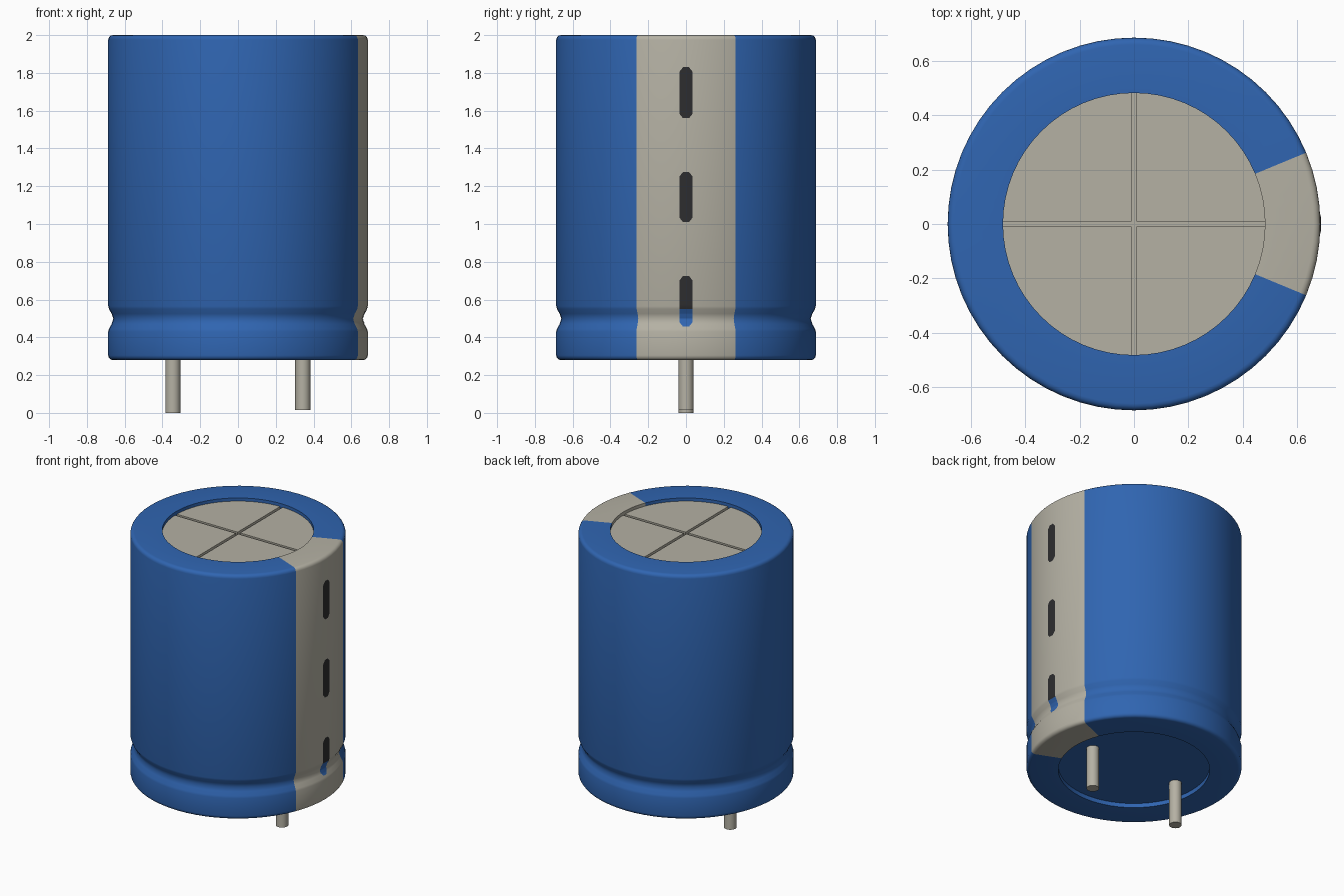
import bpy, bmesh, math

old = bpy.data.objects.get("Cube")
if old:
    bpy.data.objects.remove(old, do_unlink=True)


def material(name, rgb):
    m = bpy.data.materials.new(name)
    m.use_nodes = True
    m.diffuse_color = (*rgb, 1)
    bsdf = m.node_tree.nodes["Principled BSDF"]
    bsdf.inputs["Base Color"].default_value = (*rgb, 1)
    bsdf.inputs["Roughness"].default_value = 0.5
    return m


BLUE = material("sleeve_blue", (0.029, 0.13, 0.44))
GREY = material("warm_grey", (0.46, 0.44, 0.37))
BLACK = material("mark_black", (0.026, 0.026, 0.028))

SEG = 64
R, R_IN, FILLET = 0.687, 0.483, 0.025
Z_BOTTOM, Z_TOP = 0.28, 2.0
STRIPE_ANGLE = math.radians(22.5)
GROOVE = [(0.687, 0.565), (0.683, 0.55), (0.669, 0.525), (0.660, 0.498),
          (0.669, 0.47), (0.683, 0.445), (0.687, 0.43)]


def finish(bm, name, mats, smooth=True, recalc=True):
    if recalc:
        bmesh.ops.recalc_face_normals(bm, faces=bm.faces)
    mesh = bpy.data.meshes.new(name)
    bm.to_mesh(mesh)
    bm.free()
    for m in mats:
        mesh.materials.append(m)
    ob = bpy.data.objects.new(name, mesh)
    bpy.context.scene.collection.objects.link(ob)
    if smooth:
        bpy.ops.object.select_all(action='DESELECT')
        ob.select_set(True)
        bpy.context.view_layer.objects.active = ob
        bpy.ops.object.shade_smooth_by_angle(angle=math.radians(40))
    return ob


def cylinder(name, mat, radius, z0, z1, x=0.0, segments=SEG):
    bm = bmesh.new()
    bmesh.ops.create_cone(bm, cap_ends=True, segments=segments, radius1=radius,
                          radius2=radius, depth=z1 - z0)
    bmesh.ops.translate(bm, verts=bm.verts, vec=(x, 0, (z0 + z1) / 2))
    return finish(bm, name, [mat])


def fillet(z, start, end):
    """Quarter-round corner of the sleeve, swept between two angles."""
    steps = 4
    angles = [math.radians(start + (end - start) * i / steps) for i in range(steps + 1)]
    return [(R - FILLET + FILLET * math.cos(a), z + FILLET * math.sin(a)) for a in angles]


# Sleeve: a closed ring profile turned round z, with a grey stripe on +x
profile = ([(R_IN, 1.965), (R_IN, Z_TOP)] + fillet(Z_TOP - FILLET, 90, 0) + GROOVE
           + fillet(Z_BOTTOM + FILLET, 0, -90) + [(R_IN, Z_BOTTOM), (R_IN, 0.315)])
bm = bmesh.new()
rings = []
for i in range(SEG):
    a = 2 * math.pi * i / SEG
    rings.append([bm.verts.new((r * math.cos(a), r * math.sin(a), z)) for r, z in profile])
for i in range(SEG):
    p, q = rings[i], rings[(i + 1) % SEG]
    for j in range(len(profile)):
        k = (j + 1) % len(profile)
        f = bm.faces.new((p[j], q[j], q[k], p[k]))
        c = f.calc_center_median()
        f.material_index = 1 if abs(math.atan2(c.y, c.x)) < STRIPE_ANGLE else 0
finish(bm, "sleeve", [BLUE, GREY])

# Metal top: a disc carrying four quarter plates, leaving a cross-shaped groove
cylinder("top_disc", GREY, R_IN + 0.002, 1.90, 1.96)
HALF_GAP = 0.01
rp = R_IN + 0.001
bm = bmesh.new()
for quarter in range(4):
    turn = quarter * math.pi / 2
    a0 = math.asin(HALF_GAP / rp)
    a1 = math.pi / 2 - a0
    pts = [(HALF_GAP, HALF_GAP)]
    for i in range(17):
        a = a0 + (a1 - a0) * i / 16
        pts.append((rp * math.cos(a), rp * math.sin(a)))
    ct, st = math.cos(turn), math.sin(turn)
    base = bm.faces.new([bm.verts.new((x * ct - y * st, x * st + y * ct, 1.955))
                         for x, y in pts])
    ext = bmesh.ops.extrude_face_region(bm, geom=[base], use_keep_orig=True)
    top = [g for g in ext["geom"] if isinstance(g, bmesh.types.BMVert)]
    bmesh.ops.translate(bm, verts=top, vec=(0, 0, 0.023))
finish(bm, "top_vent_quarters", [GREY], smooth=False)

# Bottom seal, slightly recessed in the sleeve
cylinder("bottom_seal", BLUE, R_IN + 0.002, 0.31, 0.36)

# Leads
cylinder("right_lead", GREY, 0.04, 0.0, 0.33, x=-0.345, segments=24)
cylinder("left_lead", GREY, 0.04, 0.015, 0.33, x=0.343, segments=24)


def sleeve_radius(z):
    """Outer radius of the sleeve at height z, following the groove."""
    for (r0, z0), (r1, z1) in zip(GROOVE, GROOVE[1:]):
        if z1 <= z <= z0:
            return r0 + (r1 - r0) * (z - z0) / (z1 - z0)
    return R


def mark(name, mat, z0, z1, round_bottom=True, round_top=True):
    """Thin pill-shaped patch hugging the sleeve on the stripe."""
    half, tip, bevel = 0.035, 0.016, 0.024
    zs = [z0 + (z1 - z0) * i / 20 for i in range(21)]
    zs = sorted(set(zs + [z0 + bevel, z1 - bevel]))
    bm = bmesh.new()
    rows = []
    for z in zs:
        w = half
        if round_bottom:
            w = min(w, tip + (half - tip) * (z - z0) / bevel)
        if round_top:
            w = min(w, tip + (half - tip) * (z1 - z) / bevel)
        r = sleeve_radius(z) + 0.002
        rows.append([bm.verts.new((math.sqrt(r * r - y * y), y, z))
                     for y in (-w, -w / 2, 0, w / 2, w)])
    for lo, hi in zip(rows, rows[1:]):
        for i in range(4):
            bm.faces.new((lo[i], lo[i + 1], hi[i + 1], hi[i]))
    finish(bm, name, [mat], recalc=False)


# Polarity marks; the lowest one turns blue inside the groove
mark("upper_mark", BLACK, 1.56, 1.83)
mark("middle_mark", BLACK, 1.01, 1.275)
mark("lower_mark", BLACK, 0.55, 0.725, round_bottom=False)
mark("lower_mark_groove_part", BLUE, 0.457, 0.55, round_top=False)
